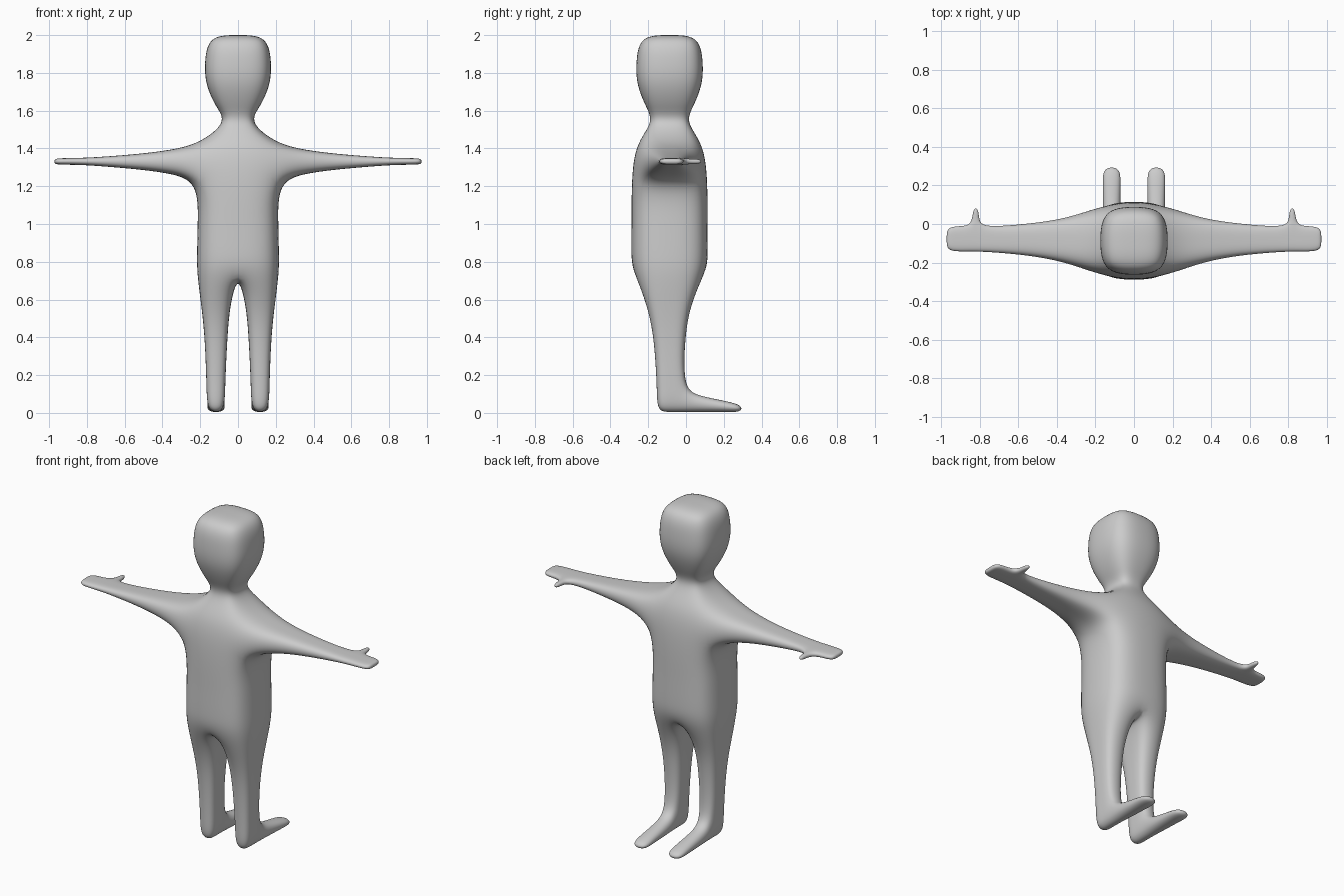
import bpy, bmesh

if "Cube" in bpy.data.objects:
    bpy.data.objects.remove(bpy.data.objects["Cube"])

bm = bmesh.new()
CY = -0.087      # depth centre of torso and head
K = 0.9          # corner roundness of the body rings


def verts(points):
    return [bm.verts.new(p) for p in points]


def bridge(a, b, closed=True, skip=()):
    n = len(a)
    for i in range(n if closed else n - 1):
        if i not in skip:
            j = (i + 1) % n
            bm.faces.new((a[i], a[j], b[j], b[i]))


def half_ring(z, a, b):
    # Right half of a rounded ring: back, corner, side, corner, front
    s = 6 / (4 + 2 * K)
    a, b = a * s, b * s
    return verts([(0, CY - b, z), (K * a, CY - K * b, z), (a, CY, z),
                  (K * a, CY + K * b, z), (0, CY + b, z)])


def limb(start, sections, gaps):
    # Six-sided tube; gaps maps a section index to the side left open
    rings = [start] + [verts(s) for s in sections]
    for i in range(len(rings) - 1):
        bridge(rings[i], rings[i + 1], skip=gaps.get(i, ()))
    e = rings[-1]
    bm.faces.new((e[0], e[1], e[4], e[5]))
    bm.faces.new((e[1], e[2], e[3], e[4]))
    return rings


def branch(start, sections):
    # Four-sided tube for foot and thumb
    prev = start
    for s in sections:
        cur = verts(s)
        bridge(prev, cur)
        prev = cur
    bm.faces.new(prev)


# Head, neck and torso: height, half width, half depth
profile = [(2.0, .155, .157), (1.86, .178, .178), (1.74, .173, .176),
           (1.62, .118, .125), (1.54, .055, .082), (1.425, .205, .182),
           (1.225, .21, .202), (1.0, .213, .2), (.84, .217, .203), (.74, .217, .196)]
body = [half_ring(*p) for p in profile]
SHOULDER = 5
for i in range(len(body) - 1):
    bridge(body[i], body[i + 1], closed=False, skip=(1, 2) if i == SHOULDER else ())
top = body[0]
crown = bm.verts.new((0, CY, 2.0))
bm.faces.new((top[0], top[1], top[2], crown))
bm.faces.new((crown, top[2], top[3], top[4]))


# Arm and hand: x, back y, front y, low z, high z
def arm_section(x, y0, y1, z0, z1):
    ym = (y0 + y1) / 2
    return [(x, y0, z1), (x, ym, z1), (x, y1, z1), (x, y1, z0), (x, ym, z0), (x, y0, z0)]


hi, lo = body[SHOULDER], body[SHOULDER + 1]
arm = limb([hi[1], hi[2], hi[3], lo[3], lo[2], lo[1]],
           [arm_section(*s) for s in [
               (.36, -.2, .03, 1.27, 1.39), (.56, -.163, .003, 1.293, 1.367),
               (.785, -.145, -.017, 1.311, 1.351), (.86, -.145, -.01, 1.313, 1.35),
               (.945, -.145, -.008, 1.315, 1.348), (.973, -.125, -.03, 1.317, 1.345)]],
           {3: (2,)})


# Thumb from the open side of the hand
def thumb_section(y, x0, x1):
    return [(x0, y, 1.345), (x1, y, 1.345), (x1, y, 1.317), (x0, y, 1.317)]


branch([arm[3][2], arm[4][2], arm[4][3], arm[3][3]],
       [thumb_section(.025, .803, .84), thumb_section(.085, .807, .835)])


# Leg: z, inner x, outer x, back y, front y
def leg_section(z, xi, xo, y0, y1):
    ym = (y0 + y1) / 2
    return [(xo, y0, z), (xo, ym, z), (xo, y1, z), (xi, y1, z), (xi, ym, z), (xi, y0, z)]


hip = body[-1]
crotch = bm.verts.new((0, CY, .74))
leg = limb([hip[1], hip[2], hip[3], hip[4], crotch, hip[0]],
           [leg_section(*s) for s in [
               (.57, .043, .194, -.21, .027), (.40, .057, .175, -.172, -.003),
               (.13, .069, .166, -.156, -.012), (.0, .07, .164, -.157, -.005)]],
           {3: (2,)})


# Foot from the open side of the ankle
def foot_section(y, z):
    return [(.166, y, z), (.166, y, .002), (.066, y, .002), (.066, y, z)]


branch([leg[3][2], leg[4][2], leg[4][3], leg[3][3]],
       [foot_section(.07, .093), foot_section(.21, .066), foot_section(.3, .042)])

bmesh.ops.recalc_face_normals(bm, faces=bm.faces[:])
for f in bm.faces:
    f.smooth = True
mesh = bpy.data.meshes.new("figure_body")
bm.to_mesh(mesh)
bm.free()
figure = bpy.data.objects.new("figure_body", mesh)
bpy.context.collection.objects.link(figure)

# Mirror the half cage and smooth it
mirror = figure.modifiers.new("mirror", 'MIRROR')
mirror.use_clip = True
mirror.merge_threshold = 0.0005
sub = figure.modifiers.new("smooth", 'SUBSURF')
sub.levels = sub.render_levels = 3
